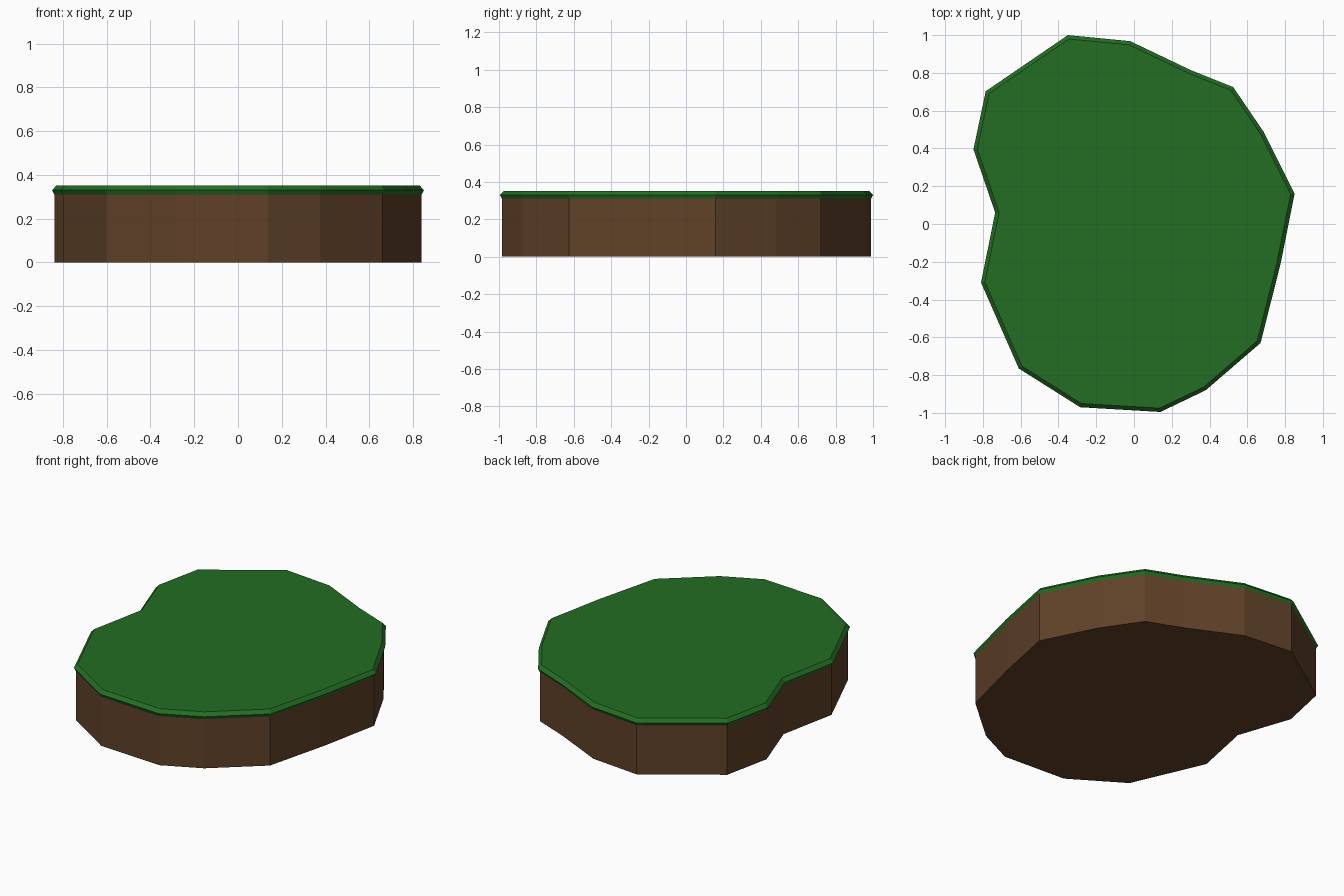
import bpy, bmesh
from mathutils import Vector

if "Cube" in bpy.data.objects:
    bpy.data.objects.remove(bpy.data.objects["Cube"])

# Irregular outline of the island, counter-clockwise from the right tip
OUTLINE = [(0.85, 0.16), (0.685, 0.49), (0.525, 0.725), (0.30, 0.815),
           (-0.02, 0.968), (-0.35, 1.0), (-0.785, 0.703), (-0.85, 0.395),
           (-0.735, 0.06), (-0.81, -0.31), (-0.61, -0.765), (-0.285, -0.97),
           (0.14, -0.995), (0.38, -0.88), (0.67, -0.63), (0.775, -0.215)]


def material(name, colour):
    m = bpy.data.materials.new(name)
    m.diffuse_color = (*colour, 1)
    m.use_nodes = True
    m.node_tree.nodes["Principled BSDF"].inputs["Base Color"].default_value = m.diffuse_color
    return m


def inset(points, d):
    """Move every edge of the outline inward by d with mitred corners."""
    pts = [Vector(p) for p in points]
    out = []
    for i, p in enumerate(pts):
        a = (p - pts[i - 1]).normalized()
        b = (pts[(i + 1) % len(pts)] - p).normalized()
        na, nb = Vector((-a.y, a.x)), Vector((-b.y, b.x))
        out.append(p + (na + nb) * d / (1 + na.dot(nb)))
    return out


def slab(name, profile, mat):
    """Stack outline rings given as (inset, height) and cap both ends."""
    bm = bmesh.new()
    rings = [[bm.verts.new((p.x, p.y, z)) for p in inset(OUTLINE, d)]
             for d, z in profile]
    n = len(OUTLINE)
    for lo, hi in zip(rings, rings[1:]):
        for i in range(n):
            j = (i + 1) % n
            bm.faces.new((lo[i], lo[j], hi[j], hi[i]))
    bm.faces.new(rings[0][::-1])
    bm.faces.new(rings[-1])
    me = bpy.data.meshes.new(name)
    bm.to_mesh(me)
    bm.free()
    me.materials.append(mat)
    ob = bpy.data.objects.new(name, me)
    bpy.context.collection.objects.link(ob)


# Soil body with straight sides
slab("soil_base", [(0.01, 0), (0.01, 0.31)],
     material("soil brown", (0.117, 0.053, 0.021)))
# Grass cap with a small lip and a chamfered top edge
slab("grass_top", [(0.01, 0.31), (0.0, 0.33), (0.02, 0.352)],
     material("grass green", (0.017, 0.155, 0.017)))
